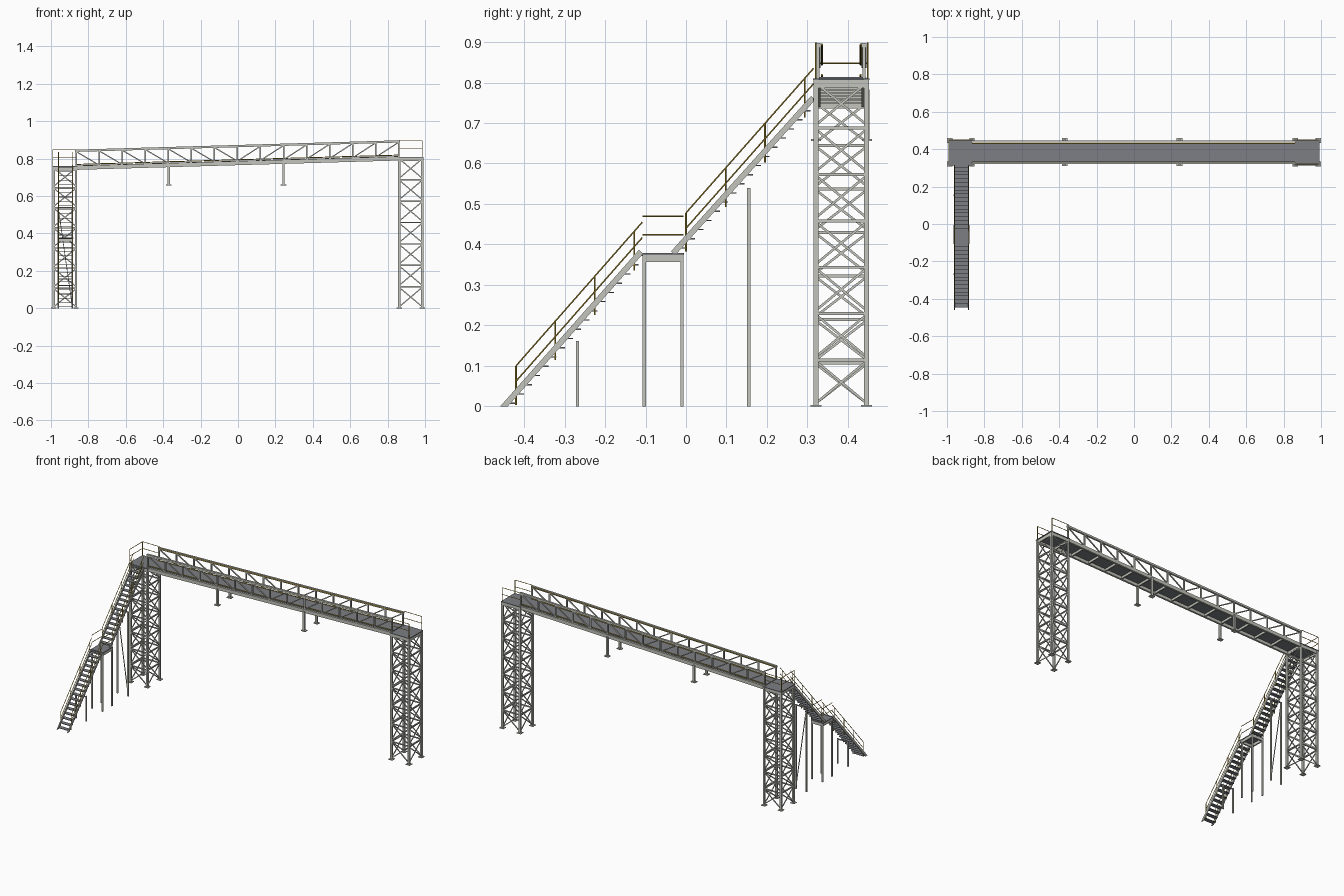
import bpy, bmesh
from mathutils import Vector, Matrix

if "Cube" in bpy.data.objects:
    bpy.data.objects.remove(bpy.data.objects["Cube"])


def material(name, rgb):
    m = bpy.data.materials.new(name)
    m.diffuse_color = (*rgb, 1)
    m.use_nodes = True
    m.node_tree.nodes["Principled BSDF"].inputs["Base Color"].default_value = m.diffuse_color
    return m


STEEL = material("pale_steel", (0.56, 0.56, 0.51))
DECK = material("deck_grey", (0.2, 0.21, 0.23))
YELLOW = material("rail_yellow", (0.55, 0.38, 0.04))


class Part:
    """Collects straight bars and boxes into one named object."""

    def __init__(self, name, mat):
        self.name, self.mat, self.bm = name, mat, bmesh.new()

    def box(self, lo, hi):
        lo, hi = Vector(lo), Vector(hi)
        s = hi - lo
        m = Matrix.Translation((lo + hi) / 2) @ Matrix.Diagonal((*s, 1))
        bmesh.ops.create_cube(self.bm, size=1, matrix=m)

    def frame(self, p, q):
        z = (q - p).normalized()
        ref = Vector((0, 0, 1)) if abs(z.z) < 0.95 else Vector((1, 0, 0))
        x = ref.cross(z).normalized()
        r = Matrix((x, z.cross(x), z)).transposed().to_4x4()
        return Matrix.Translation((p + q) / 2) @ r

    def bar(self, p, q, w, d=None):
        p, q = Vector(p), Vector(q)
        m = self.frame(p, q) @ Matrix.Diagonal((w, d or w, (q - p).length, 1))
        bmesh.ops.create_cube(self.bm, size=1, matrix=m)

    def tube(self, p, q, r=0.0018):
        p, q = Vector(p), Vector(q)
        bmesh.ops.create_cone(self.bm, cap_ends=True, segments=8, radius1=r, radius2=r,
                              depth=(q - p).length, matrix=self.frame(p, q))

    def done(self):
        me = bpy.data.meshes.new(self.name)
        self.bm.to_mesh(me)
        self.bm.free()
        me.materials.append(self.mat)
        bpy.context.collection.objects.link(bpy.data.objects.new(self.name, me))


YS = (0.321, 0.446)          # tower leg rows
TY = (0.326, 0.440)          # truss planes


# Lattice towers: legs, foot plates, seven braced bays on each face
def tower(side, xs, top):
    legs, brace = Part(side + "_tower_legs", STEEL), Part(side + "_tower_bracing", STEEL)
    feet = Part(side + "_tower_foot_plates", STEEL)
    for x in xs:
        for y in YS:
            legs.box((x - .006, y - .006, 0), (x + .006, y + .006, top - .004))
            feet.box((x - .014, y - .014, 0), (x + .014, y + .014, .004))
    c = [(xs[0], YS[0]), (xs[1], YS[0]), (xs[1], YS[1]), (xs[0], YS[1])]
    h = (top - .008) / 7
    for i in range(4):
        a, b = c[i], c[(i + 1) % 4]
        for k in range(7):
            z0, z1 = k * h + .008, (k + 1) * h - .003
            brace.bar((*a, z0), (*b, z1), .004, .006)
            brace.bar((*b, z0), (*a, z1), .004, .006)
            brace.bar((*a, (k + 1) * h), (*b, (k + 1) * h), .006, .007)
    # edge beams and deck of the top landing
    edge = Part(side + "_landing_beams", STEEL)
    for i in range(4):
        edge.bar((*c[i], top - .014), (*c[(i + 1) % 4], top - .014), .006, .02)
    deck = Part(side + "_landing_deck", DECK)
    deck.box((xs[0] - .008, YS[0] - .007, top - .004), (xs[1] + .008, YS[1] + .007, top))
    for p in (legs, brace, feet, edge, deck):
        p.done()


tower("left", (-.985, -.866), .76)
tower("right", (.862, .985), .81)

# Sloped bridge: two trusses with diagonals leaning to the middle
X0, X1, N = -.866, .86, 14


def zs(x):
    return .762 + (x - X0) / (X1 - X0) * .05


truss = [Part("front_truss", STEEL), Part("back_truss", STEEL)]
rails = Part("bridge_handrails", YELLOW)
joists = Part("bridge_cross_beams", STEEL)
xs = [X0 + (X1 - X0) * i / N for i in range(N + 1)]
for t, y, inner in zip(truss, TY, (.3355, .4315)):
    t.bar((X0, y, zs(X0) - .011), (X1, y, zs(X1) - .011), .012, .022)
    t.bar((X0 - .005, y, zs(X0) + .08), (X1 + .005, y, zs(X1) + .08), .012, .012)
    for i, x in enumerate(xs):
        t.bar((x, y, zs(x) - .01), (x, y, zs(x) + .08), .008)
        if i < N:
            n = xs[i + 1]
            up, dn = (x, n) if i < N // 2 else (n, x)
            t.bar((up, y, zs(up) + .076), (dn, y, zs(dn)), .006)
    for dz in (.082, .007):
        rails.tube((X0, inner, zs(X0) + dz), (X1, inner, zs(X1) + dz), .0025)
    t.done()
for x in xs:
    joists.bar((x, TY[0], zs(x) - .012), (x, TY[1], zs(x) - .012), .008, .014)
joists.done()
rails.done()
deck = Part("bridge_deck", DECK)
ym = sum(TY) / 2
deck.bar((X0, ym, zs(X0) - .001), (X1, ym, zs(X1) - .001), .108, .005)
deck.done()

# Short hanging supports under the bridge
hang, pads = Part("hanging_supports", STEEL), Part("hanging_support_pads", STEEL)
for x in (-.37, .243):
    for y in (.321, .447):
        hang.box((x - .006, y - .006, .66), (x + .006, y + .006, zs(x) - .012))
        pads.box((x - .015, y - .012, .656), (x + .015, y + .012, .661))
hang.done()
pads.done()

# Top landing guard rails
guard = Part("top_landing_rails", YELLOW)
for xa, xb, end, top in ((-.99, -.868, -.99, .76), (.862, .985, .985, .81)):
    for y in (.321, .449):
        guard.tube((end, y, top), (end, y, top + .088))
        if end < 0 and y < .4:
            continue            # opening for the stairs
        for dz in (.045, .088):
            guard.tube((xa, y, top + dz), (xb, y, top + dz))
for z in (.805, .848):
    guard.tube((-.99, .321, z), (-.99, .449, z))
guard.done()

# Stair flights
SX = (-.96, -.886)


def flight(name, foot, head, n, rail0, rail1, posts):
    stringers, treads = Part(name + "_stringers", STEEL), Part(name + "_treads", DECK)
    guard = Part(name + "_handrails", YELLOW)
    (ya, za), (yb, zb) = foot, head
    slope = (rail1[1] - rail0[1]) / (rail1[0] - rail0[0])
    for x in SX:
        stringers.bar((x, ya, za), (x, yb, zb), .005, .014)
        for dz in (0, -.038):
            guard.tube((x, rail0[0], rail0[1] + dz), (x, rail1[0], rail1[1] + dz))
        for y in posts:
            z = rail0[1] + (y - rail0[0]) * slope
            guard.tube((x, y, max(0, z - .096)), (x, y, z), .002)
    for i in range(n):
        f = (i + .6) / n
        y, z = ya + (yb - ya) * f + .009, za + (zb - za) * f
        treads.box((SX[0], y - .013, z - .0015), (SX[1], y + .013, z + .0015))
    # trim anything dipping under the floor
    bm = stringers.bm
    cut = bmesh.ops.bisect_plane(bm, geom=bm.verts[:] + bm.edges[:] + bm.faces[:], plane_co=(0, 0, 0),
                                 plane_no=(0, 0, -1), clear_outer=True)
    bmesh.ops.holes_fill(bm, edges=[e for e in bm.edges if e.is_boundary])
    for p in (stringers, treads, guard):
        p.done()


flight("lower_stair", (-.455, -.006), (-.111, .382), 17, (-.42, .1), (-.108, .455),
       (-.42, -.323, -.225, -.128))
flight("upper_stair", (-.032, .378), (.314, .762), 17, (0, .478), (.315, .835),
       (0, .098, .195, .293))

# Middle landing with its columns, beams and rails
mid = Part("middle_landing_deck", DECK)
mid.box((-.966, -.108, .374), (-.88, -.005, .379))
mid.done()
beams = Part("middle_landing_beams", STEEL)
for x in SX:
    beams.box((x - .004, -.107, .357), (x + .004, -.006, .374))
for y in (-.103, -.01):
    beams.box((SX[0], y - .004, .357), (SX[1], y + .004, .374))
beams.done()
guard = Part("middle_landing_rails", YELLOW)
for x in SX:
    for z in (.424, .47):
        guard.tube((x, -.107, z), (x, -.006, z))
guard.done()
cols = Part("stair_columns", STEEL)
for x in SX:
    for y, z in ((-.268, .162), (-.103, .36), (-.01, .36), (.155, .54)):
        cols.box((x - .004, y - .004, 0), (x + .004, y + .004, z))
for y, z in ((-.268, .16), (.155, .54)):
    cols.bar((SX[0], y, z - .003), (SX[1], y, z - .003), .006)
cols.bar((SX[0], .155, .53), (SX[1], .155, .01), .004)
cols.done()
